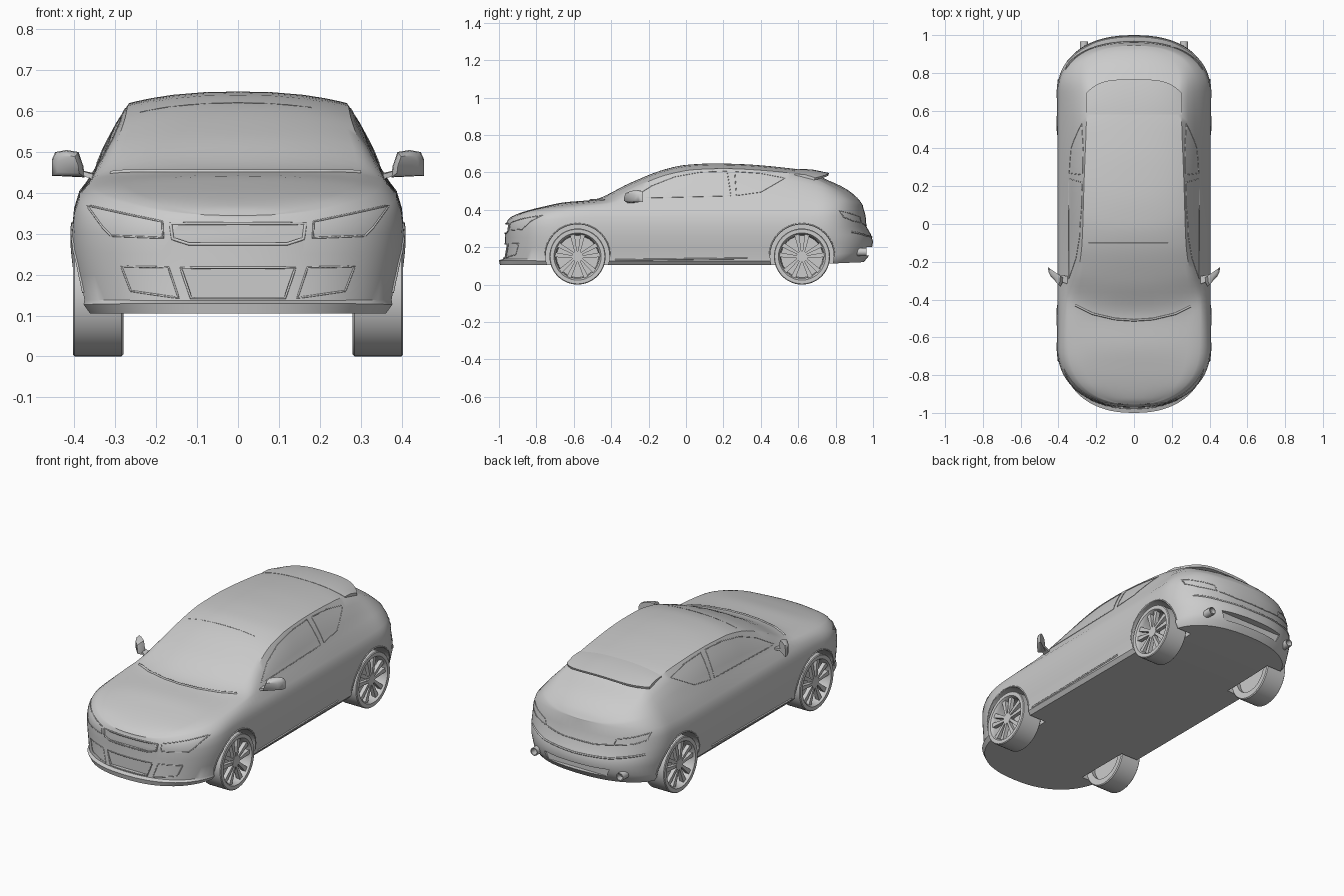
import bpy, bmesh, math
from mathutils import Vector, Matrix
from mathutils.bvhtree import BVHTree

if "Cube" in bpy.data.objects:
    bpy.data.objects.remove(bpy.data.objects["Cube"])


def curve(*pts):
    """Monotone smooth interpolation through (y, value) points."""
    n = len(pts)
    d = [(pts[i+1][1]-pts[i][1]) / (pts[i+1][0]-pts[i][0]) for i in range(n-1)]
    m = [d[0]] + [2*a*b/(a+b) if a*b > 0 else 0 for a, b in zip(d, d[1:])] + [d[-1]]

    def f(y):
        y = min(max(y, pts[0][0]), pts[-1][0])
        i = next(k for k in range(n-1) if y <= pts[k+1][0])
        h = pts[i+1][0]-pts[i][0]
        t = (y-pts[i][0])/h
        return ((1+2*t)*(1-t)**2*pts[i][1] + t*(1-t)**2*h*m[i]
                + t*t*(3-2*t)*pts[i+1][1] + t*t*(t-1)*h*m[i+1])
    return f


def make(name, bm, angle=35):
    bmesh.ops.remove_doubles(bm, verts=bm.verts, dist=1e-5)
    bmesh.ops.recalc_face_normals(bm, faces=bm.faces)
    me = bpy.data.meshes.new(name)
    bm.to_mesh(me)
    ob = bpy.data.objects.new(name, me)
    bpy.context.collection.objects.link(ob)
    smooth(ob, angle)
    return ob


def smooth(ob, angle):
    bpy.ops.object.select_all(action='DESELECT')
    ob.select_set(True)
    bpy.context.view_layer.objects.active = ob
    bpy.ops.object.shade_smooth_by_angle(angle=math.radians(angle))


def skin(bm, rows, closed=False):
    grid = [[bm.verts.new(p) for p in r] for r in rows]
    for a, b in zip(grid, grid[1:] + (grid[:1] if closed else [])):
        for j in range(len(a)-1):
            bm.faces.new((a[j], a[j+1], b[j+1], b[j]))


def prism(bm, base, offset):
    lo = [bm.verts.new(p) for p in base]
    hi = [bm.verts.new(Vector(p)+Vector(offset)) for p in base]
    bm.faces.new(lo)
    bm.faces.new(hi[::-1])
    for i in range(len(lo)):
        j = (i+1) % len(lo)
        bm.faces.new((lo[i], lo[j], hi[j], hi[i]))


def cylinder(bm, r, depth, loc, axis='Y', seg=48):
    mat = Matrix.Translation(loc) @ Matrix.Rotation(math.pi/2, 4, axis)
    bmesh.ops.create_cone(bm, cap_ends=True, segments=seg, radius1=r, radius2=r, depth=depth, matrix=mat)


# Body: side rings (z front/mid/rear, nose y, tail y, half width)
rings = [(.105, .105, .12, -.995, .95, .37), (.13, .125, .15, -1, .975, .387),
         (.137, .14, .18, -.977, .992, .387), (.2, .2, .23, -.97, 1, .398),
         (.25, .26, .27, -.968, .988, .405), (.30, .31, .31, -.967, .965, .406),
         (.325, .36, .37, -.963, .96, .401), (.34, .40, .42, -.955, .945, .388)]
belt_x = curve((-1, .35), (-.5, .363), (-.3, .358), (.4, .35), (.75, .345), (.945, .36))
belt_z = curve((-.955, .345), (-.85, .378), (-.7, .405), (-.5, .425), (-.3, .437), (0, .445),
               (.4, .46), (.7, .46), (.85, .45), (.945, .422))
rail_x = curve((-1, .29), (-.5, .31), (-.43, .315), (-.1, .275), (.2, .265), (.68, .25), (.8, .27), (.945, .29))
rail_z = curve((-.955, .345), (-.85, .39), (-.7, .42), (-.5, .44), (-.43, .447), (-.25, .53), (-.1, .588),
               (.05, .615), (.2, .62), (.5, .603), (.68, .565), (.8, .51), (.9, .455), (.945, .425))
top_z = curve((-.955, .345), (-.93, .365), (-.85, .395), (-.75, .42), (-.65, .44), (-.5, .453), (-.47, .46),
              (-.3, .543), (-.1, .62), (0, .64), (.15, .648), (.3, .644), (.5, .628), (.68, .60),
              (.73, .572), (.85, .515), (.92, .46), (.945, .425))
FRONT, REAR, POW = -.65, .7, 2.3


def stations():
    n = 18
    for i in range(n):
        a = math.pi/2*i/n
        yield FRONT-.35*math.cos(a)**(2/POW), math.sin(a)**(2/POW)
    for i in range(43):
        yield FRONT+(REAR-FRONT)*i/42, 1
    for i in range(n-1, -1, -1):
        a = math.pi/2*i/n
        yield REAR+.3*math.cos(a)**(2/POW), math.sin(a)**(2/POW)


def stretch(y, nose, tail):
    if y < FRONT:
        return FRONT+(y-FRONT)*(nose-FRONT)/(-1-FRONT)
    return REAR+(y-REAR)*(tail-REAR)/(1-REAR) if y > REAR else y


rows = []
for y, w in stations():
    row = []
    for zf, zm, zr, nose, tail, hw in rings:
        z = curve((-1, zf), (-.5, zm), (.5, zm), (1, zr))(y)
        row.append((hw*w, stretch(y, nose, tail), z))
    row.insert(0, (0, row[0][1], row[0][2]))
    yy = row[-1][1]
    bx, bz, rx, rz, cz = (f(yy) for f in (belt_x, belt_z, rail_x, rail_z, top_z))
    row.append((bx*w, yy, bz))
    row += [((bx+(rx-bx)*t+.03*t*(1-t))*w, yy, bz+(rz-bz)*t) for t in (.35, .7)]
    row += [(rx*s*w, yy, rz+(cz-rz)*(1-s**2.5)) for s in (1, .93, .8, .6, .3, 0)]
    rows.append(row)
bm = bmesh.new()
skin(bm, rows)
skin(bm, [[(-x, y, z) for x, y, z in r] for r in rows])
bmesh.ops.remove_doubles(bm, verts=bm.verts, dist=1e-5)
tree = BVHTree.FromBMesh(bm)
body = make("body", bm)

# Wheel wells, grille openings and rear bumper slot cut into the body
WHEELS = (-.58, .62)
bm = bmesh.new()
for s in (-1, 1):
    for wy in WHEELS:
        cylinder(bm, .17, .24, (s*.385, wy, .152), seg=64)
upper_grille = [(-.165, .325), (.165, .325), (.16, .288), (.12, .275), (-.12, .275), (-.16, .288)]
lower_grille = [(-.14, .217), (.14, .217), (.115, .143), (-.115, .143)]
rear_slot = [(-.2, .2), (.2, .2), (.18, .155), (-.18, .155)]
for poly, y0, dy in ((upper_grille, -1.1, .15), (lower_grille, -1.1, .147), (rear_slot, .955, .2)):
    prism(bm, [(x, y0, z) for x, z in poly], (0, dy, 0))
cutter = make("body_cutter", bm)
cutter.hide_render = True
mod = body.modifiers.new("cut", 'BOOLEAN')
mod.object, mod.operation, mod.solver = cutter, 'DIFFERENCE', 'EXACT'
bpy.context.view_layer.objects.active = body
bpy.ops.object.modifier_apply(modifier="cut")
bpy.data.objects.remove(cutter)
smooth(body, 35)

VIEW = {'front': (lambda a, b: (a, -2, b), (0, 1, 0)), 'rear': (lambda a, b: (a, 2, b), (0, -1, 0)),
        'side': (lambda a, b: (2, a, b), (-1, 0, 0)), 'top': (lambda a, b: (a, b, 2), (0, 0, -1))}


def trim(name, view, pts, r=.0025, closed=True, mirror=True):
    """Thin bead following an outline projected on to the body."""
    origin, direction = VIEW[view]
    path = []
    for p, q in zip(pts, pts[1:] + (pts[:1] if closed else [])):
        for k in range(8):
            o = [p[i]+(q[i]-p[i])*k/8 for i in (0, 1)]
            hit = tree.ray_cast(Vector(origin(*o)), Vector(direction))[0]
            if hit:
                path.append(hit)
    cu = bpy.data.curves.new(name, 'CURVE')
    cu.dimensions, cu.bevel_depth, cu.bevel_resolution = '3D', r, 1
    for s in ((1, -1) if mirror else (1,)):
        sp = cu.splines.new('POLY')
        sp.points.add(len(path)-1)
        for pt, v in zip(sp.points, path):
            pt.co = (s*v.x, v.y, v.z, 1)
        sp.use_cyclic_u = closed
    bpy.context.collection.objects.link(bpy.data.objects.new(name, cu))


# Lamps, grille frames, windows and panel creases
trim("headlight_frame", 'front', [(.185, .33), (.28, .35), (.37, .37), (.33, .315), (.31, .295), (.183, .29)])
trim("fog_lamp_frame", 'front', [(.17, .218), (.285, .22), (.262, .16), (.145, .143)])
trim("upper_grille_frame", 'front', upper_grille, .004, mirror=False)
trim("lower_grille_frame", 'front', lower_grille, .003, mirror=False)
trim("door_window", 'side', [(-.29, .462), (-.18, .53), (-.06, .577), (.08, .602), (.22, .607), (.24, .475)], .002)
trim("quarter_window", 'side', [(.26, .605), (.4, .595), (.53, .57), (.40, .495), (.27, .477)], .002)
trim("cowl_strip", 'top', [(-.31, -.43), (-.22, -.475), (-.1, -.503), (0, -.51), (.1, -.503), (.22, -.475), (.31, -.43)],
     .006, False, False)
trim("windscreen_top", 'top', [(-.24, -.1), (.24, -.1)], .0015, False, False)
trim("tail_lamp", 'rear', [(.22, .362), (.3, .378), (.36, .395), (.355, .36), (.3, .34), (.21, .33)])
trim("tailgate_crease", 'rear', [(-.21, .33), (-.1, .315), (.1, .315), (.21, .33)], .003, False, False)
trim("rear_bumper_crease", 'rear', [(-.35, .285), (-.2, .262), (0, .255), (.2, .262), (.35, .285)], .005, False, False)
trim("sill_crease", 'side', [(-.38, .132), (.43, .142)], .005, False)
for i, wy in enumerate(WHEELS):
    arc = [(wy+.174*math.cos(a), .152+.174*math.sin(a)) for a in [math.pi*k/16 for k in range(17)]]
    trim(f"arch_lip_{i}", 'side', arc, .004, False)

# Roof spoiler
bm = bmesh.new()
rows = []
for i in range(25):
    x = -.255+.51*i/24
    e = abs(x)/.255
    yt, zt = .765-.075*e**4, .597-.026*e**2.5
    zl = rail_z(.58)+(top_z(.58)-rail_z(.58))*(1-e**2.5)
    rows.append([(x, .58, zl+.001), (x, (yt+.58)/2, (zl+zt)/2+.008), (x, yt, zt), (x, yt-.004, zt-.012),
                 (x, .66, zt-.02), (x, .58, zl-.01), (x, .58, zl+.001)])
skin(bm, rows)
bmesh.ops.holes_fill(bm, edges=bm.edges)
make("roof_spoiler", bm)

# Exhaust tips
bm = bmesh.new()
prof = [(.022, .89), (.022, .965), (.017, .965), (.017, .9)]
for s in (-1, 1):
    skin(bm, [[(s*.265+r*math.cos(a), y, .175+r*math.sin(a)) for r, y in prof]
              for a in [math.tau*k/20 for k in range(20)]], True)
make("exhaust_tips", bm)

# Door mirrors
face = [(.378, .465), (.39, .5), (.42, .505), (.447, .5), (.455, .482), (.455, .442), (.375, .438)]
for s, side in ((1, "right"), (-1, "left")):
    bm = bmesh.new()
    for k, dy in ((1, .018), (.95, -.008), (.65, -.03)):
        for x, z in face:
            bm.verts.new((s*(.415+(x-.415)*k), -.275+(x-.415)*.7+dy, .468+(z-.468)*k))
    bmesh.ops.convex_hull(bm, input=bm.verts)
    prism(bm, [(s*.335, -.325, .428), (s*.335, -.28, .432), (s*.41, -.265, .45), (s*.41, -.295, .45)], (0, 0, .012))
    make(f"{side}_mirror", bm, 40)

# Wheels: tyre and rim barrel as a lathe, hub, five split spokes
profile = [(.284, .11), (.28, .145), (.285, .15), (.40, .15), (.404, .146), (.404, .126), (.398, .122),
           (.385, .116), (.30, .112), (.284, .11)]
for s, side in ((1, "right"), (-1, "left")):
    for wy, end in zip(WHEELS, ("front", "rear")):
        bm = bmesh.new()
        skin(bm, [[(s*x, wy+r*math.cos(a), .15+r*math.sin(a)) for x, r in profile]
                  for a in [math.tau*k/48 for k in range(48)]], True)
        make(f"{end}_{side}_tyre", bm)
        bm = bmesh.new()
        cylinder(bm, .03, .03, (s*.38, wy, .15), seg=24)
        cylinder(bm, .112, .012, (s*.315, wy, .15))
        for k in range(5):
            for d in (-1, 1):
                a0 = math.pi/2+math.tau*k/5
                pts = [(.02, a0+d*.1), (.12, a0+d*.13), (.12, a0+d*.34), (.026, a0+d*.6)]
                prism(bm, [(s*.372, wy+r*math.cos(a), .15+r*math.sin(a)) for r, a in pts], (s*.022, 0, 0))
        make(f"{end}_{side}_rim", bm)
